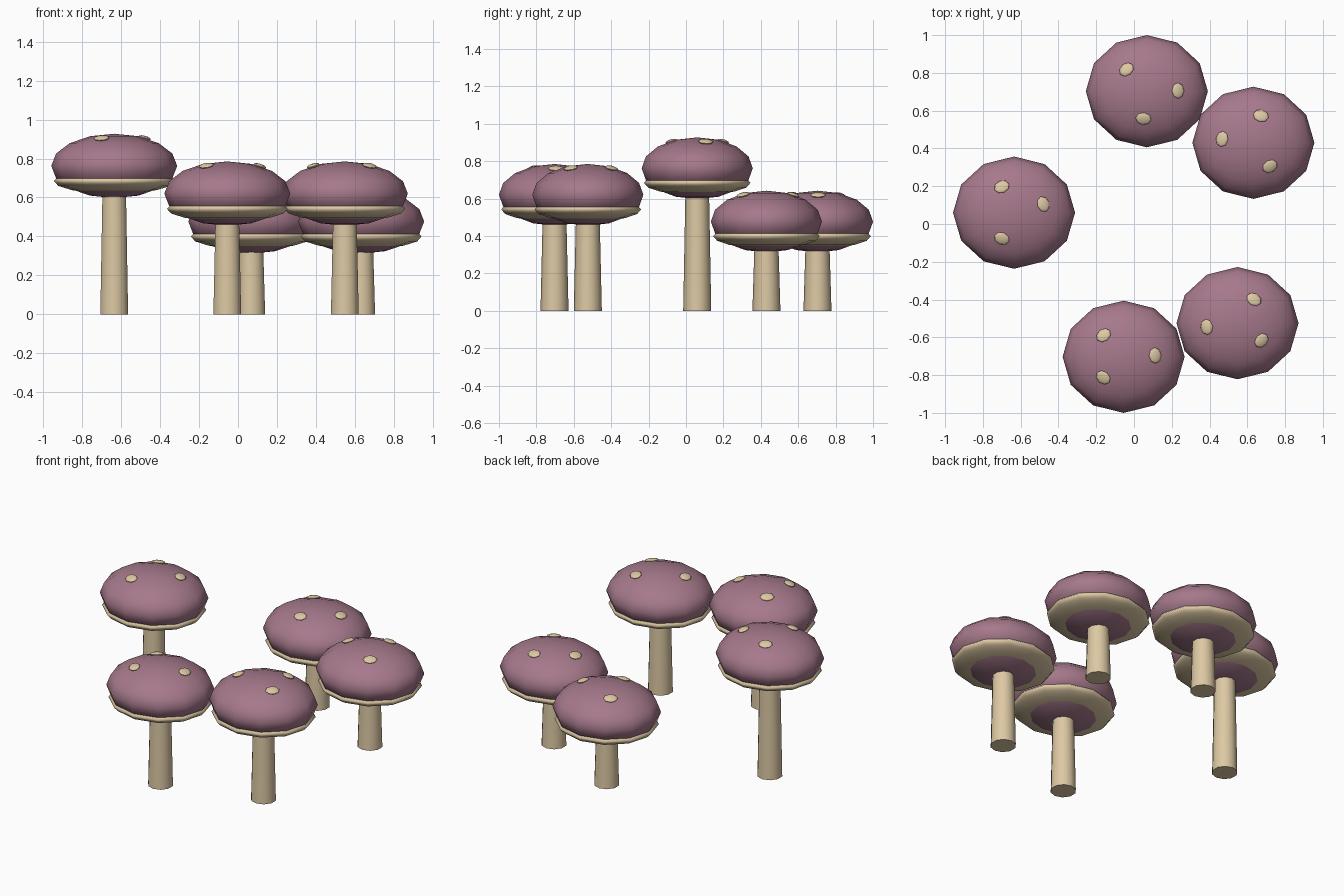
import bpy, math
from mathutils import Vector, Matrix

if "Cube" in bpy.data.objects:
    bpy.data.objects.remove(bpy.data.objects["Cube"])

RX, RY, RZ = 0.323, 0.297, 0.165   # cap half sizes


def material(name, color):
    m = bpy.data.materials.new(name)
    m.diffuse_color = (*color, 1)
    m.use_nodes = True
    m.node_tree.nodes["Principled BSDF"].inputs["Base Color"].default_value = m.diffuse_color
    return m


PURPLE = material("cap_purple", (0.38, 0.19, 0.26))
CREAM = material("cream", (0.72, 0.58, 0.37))


def finish(name, mat):
    ob = bpy.context.object
    ob.name = name
    ob.data.materials.append(mat)
    bpy.ops.object.shade_smooth_by_angle(angle=math.radians(60))
    return ob


def ellipsoid(name, loc, scale, segs, rings, mat):
    bpy.ops.mesh.primitive_uv_sphere_add(segments=segs, ring_count=rings, radius=1, location=loc)
    bpy.context.object.scale = scale
    return finish(name, mat)


def spot(name, center, dx, dy):
    # flattened button lying on the cap, longer along the tangent
    dz = RZ * math.sqrt(1 - (dx / RX) ** 2 - (dy / RY) ** 2)
    n = Vector((dx / RX**2, dy / RY**2, dz / RZ**2)).normalized()
    tangent = Vector((0, 0, 1)).cross(n).normalized()
    radial = tangent.cross(n)
    ob = ellipsoid(name, (0, 0, 0), (1, 1, 1), 8, 6, CREAM)
    rot = Matrix((tangent, radial, n)).transposed().to_4x4()
    ob.matrix_world = (Matrix.Translation(Vector(center) + Vector((dx, dy, dz)))
                       @ rot @ Matrix.Diagonal((0.042, 0.034, 0.012, 1)))


def mushroom(i, x, y, z, spots):
    # tapered stem reaching into the cap
    top = z - 0.06
    bpy.ops.mesh.primitive_cone_add(vertices=10, radius1=0.075, radius2=0.062,
                                    depth=top, location=(x, y, top / 2))
    finish(f"stem_{i}", CREAM)
    # cap and the thinner gill disc under it
    ellipsoid(f"cap_{i}", (x, y, z), (RX, RY, RZ), 12, 8, PURPLE)
    ellipsoid(f"gills_{i}", (x, y, z - 0.078), (0.31, 0.285, 0.065), 12, 8, CREAM)
    for k, (dx, dy) in enumerate(spots):
        spot(f"spot_{i}_{k}", (x, y, z), dx, dy)


# x, y, cap centre height, spot offsets
GROUP = [
    (-0.635, 0.06, 0.762, [(-0.065, 0.137), (0.155, 0.045), (-0.065, -0.137)]),
    (0.068, 0.703, 0.477, [(-0.108, 0.115), (0.165, 0.003), (-0.018, -0.146)]),
    (0.632, 0.43, 0.477, [(0.04, 0.143), (-0.166, 0.02), (0.088, -0.125)]),
    (0.548, -0.525, 0.62, [(0.087, 0.126), (-0.163, -0.02), (0.127, -0.092)]),
    (-0.055, -0.703, 0.62, [(-0.106, 0.114), (0.167, 0.007), (-0.108, -0.11)]),
]
for i, args in enumerate(GROUP):
    mushroom(i, *args)
